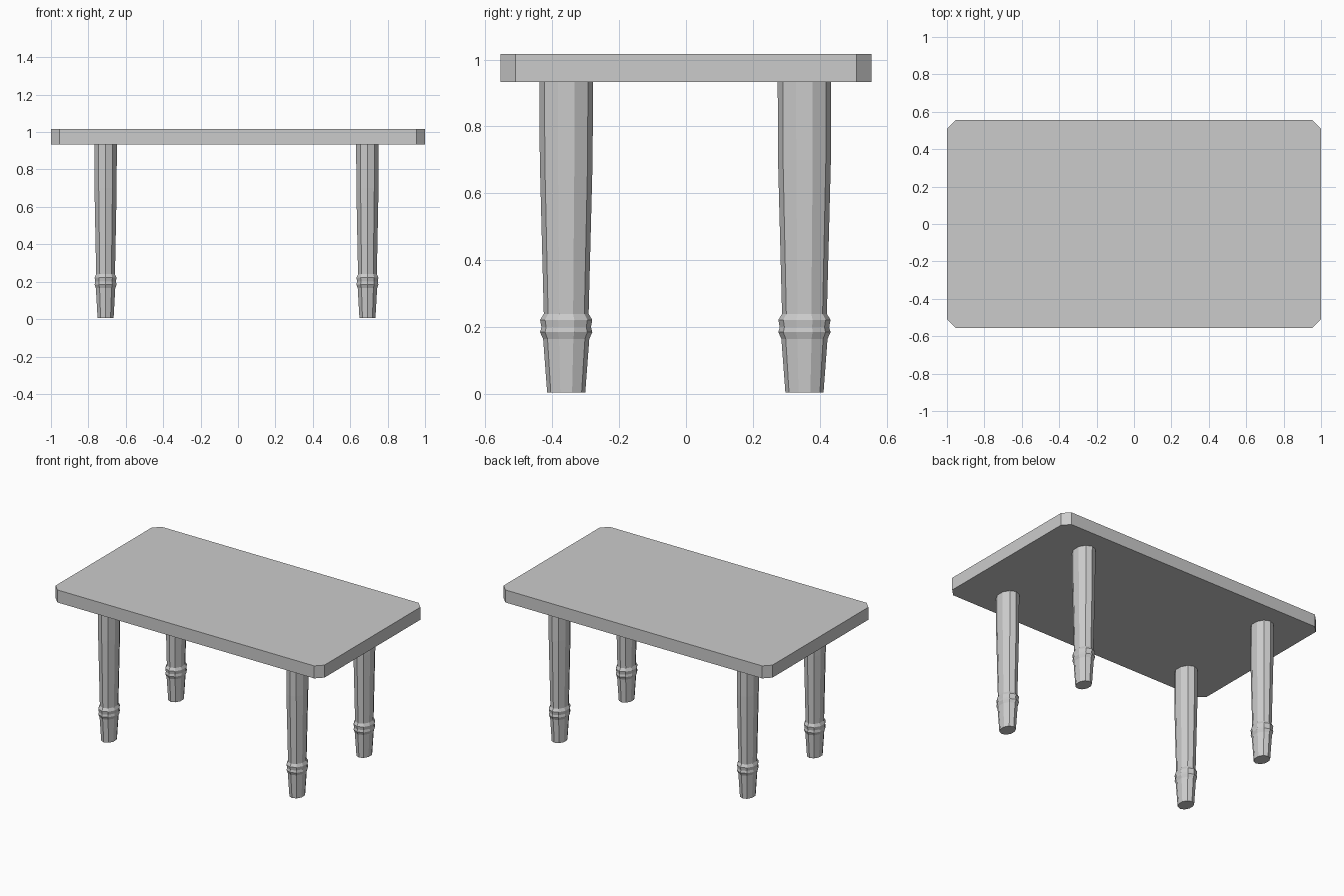
import bpy, bmesh, math

if "Cube" in bpy.data.objects:
    bpy.data.objects.remove(bpy.data.objects["Cube"])


def finish(bm, name):
    bmesh.ops.recalc_face_normals(bm, faces=bm.faces)
    mesh = bpy.data.meshes.new(name)
    bm.to_mesh(mesh)
    bm.free()
    obj = bpy.data.objects.new(name, mesh)
    bpy.context.collection.objects.link(obj)
    return obj


def loft(name, rings):
    """Skin a list of equal-length vertex rings and cap both ends."""
    bm = bmesh.new()
    loops = [[bm.verts.new(p) for p in ring] for ring in rings]
    n = len(loops[0])
    for a, b in zip(loops, loops[1:]):
        for i in range(n):
            j = (i + 1) % n
            bm.faces.new((a[i], a[j], b[j], b[i]))
    bm.faces.new(loops[0])
    bm.faces.new(loops[-1])
    return finish(bm, name)


# Table top: slab with clipped corners
X, Y, C = 1.0, 0.555, 0.045
outline = [(X, -Y + C), (X, Y - C), (X - C, Y), (-X + C, Y),
           (-X, Y - C), (-X, -Y + C), (-X + C, -Y), (X - C, -Y)]
loft("table_top", [[(x, y, z) for x, y in outline] for z in (0.933, 1.017)])

# Turned legs: (height, radius across depth), slightly oval in plan
profile = [(0.005, 0.057), (0.165, 0.069), (0.185, 0.078), (0.2, 0.074),
           (0.222, 0.078), (0.24, 0.067), (0.70, 0.079), (0.935, 0.080)]
SIDES, OVAL = 10, 0.79


def leg(name, cx, cy):
    rings = []
    for z, r in profile:
        ring = []
        for i in range(SIDES):
            a = math.tau * i / SIDES + math.pi / 2
            ring.append((cx + OVAL * r * math.cos(a), cy + r * math.sin(a), z))
        rings.append(ring)
    return loft(name, rings)


for side, cx in (("left", -0.708), ("right", 0.692)):
    for end, cy in (("front", -0.358), ("back", 0.354)):
        leg(f"{end}_{side}_leg", cx, cy)
